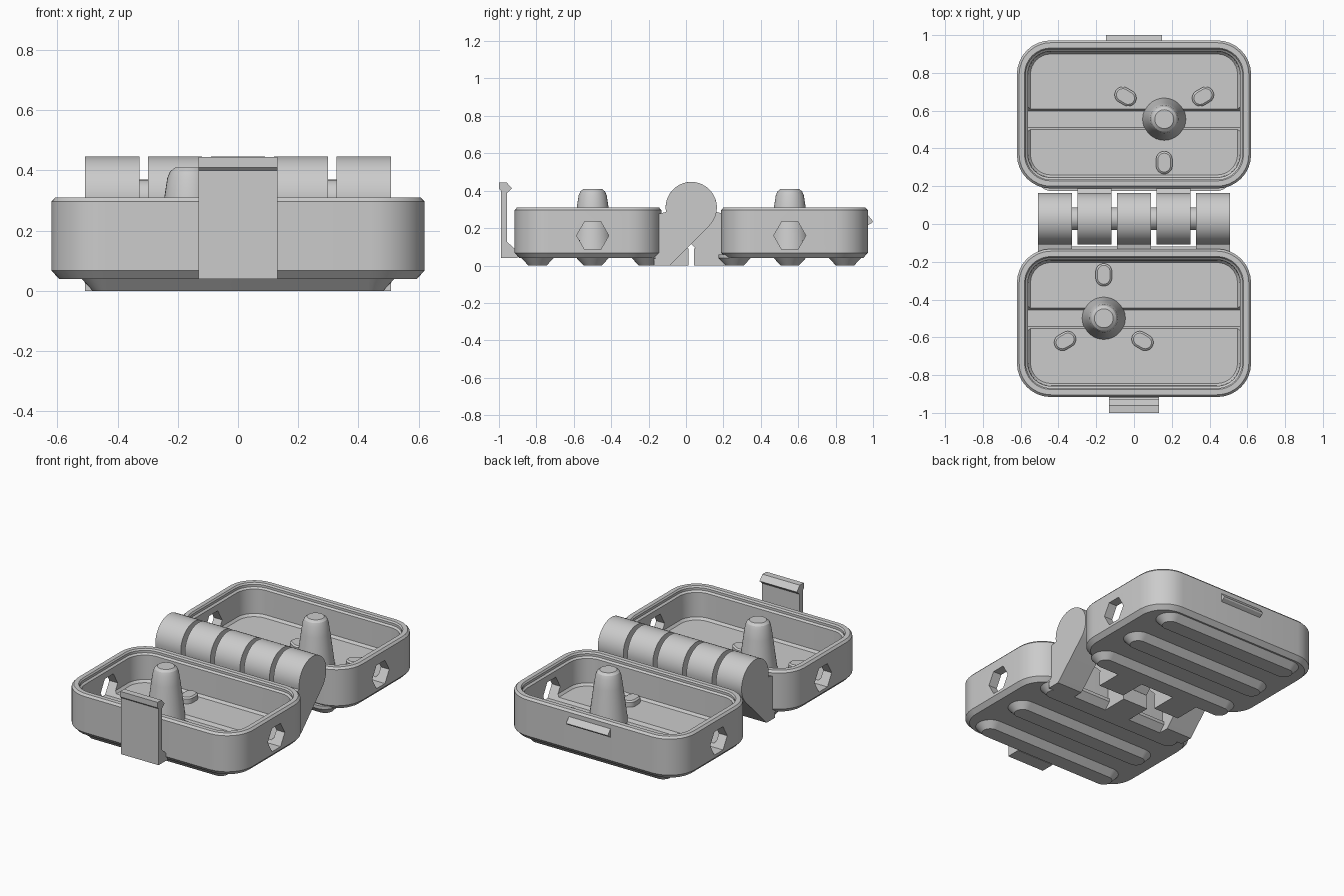
import bpy, bmesh
from math import sin, cos, pi, radians, atan2
from mathutils import Vector, Matrix

cube = bpy.data.objects.get("Cube")
if cube:
    bpy.data.objects.remove(cube, do_unlink=True)

grey = bpy.data.materials.new("plain_grey")
grey.use_nodes = True
COLOUR = (0.6, 0.6, 0.6, 1)
grey.diffuse_color = COLOUR
grey.node_tree.nodes["Principled BSDF"].inputs["Base Color"].default_value = COLOUR

HINGE_Y, HINGE_Z = 0.028, 0.31
parts = []


def loft(name, loops):
    """Skin a stack of equal point loops and cap both ends."""
    bm = bmesh.new()
    rings = [[bm.verts.new(p) for p in loop] for loop in loops]
    n = len(rings[0])
    for a, b in zip(rings, rings[1:]):
        for i in range(n):
            j = (i + 1) % n
            bm.faces.new((a[i], a[j], b[j], b[i]))
    bm.faces.new(rings[0][::-1])
    bm.faces.new(rings[-1])
    bmesh.ops.remove_doubles(bm, verts=bm.verts, dist=1e-5)
    bmesh.ops.recalc_face_normals(bm, faces=bm.faces)
    mesh = bpy.data.meshes.new(name)
    bm.to_mesh(mesh)
    bm.free()
    mesh.materials.append(grey)
    obj = bpy.data.objects.new(name, mesh)
    bpy.context.scene.collection.objects.link(obj)
    parts.append(obj)
    return obj


def outline(hx, hy, r, z, n=8):
    """Rounded rectangle loop at height z."""
    pts = []
    for k, (sx, sy) in enumerate([(1, 1), (-1, 1), (-1, -1), (1, -1)]):
        for i in range(n + 1):
            a = (k + i / n) * pi / 2
            pts.append(Vector((sx * (hx - r) + r * cos(a), sy * (hy - r) + r * sin(a), z)))
    return pts


def stack(name, hx, hy, r, profile, at, turn=0):
    """Rounded shape from (inset, height) steps, turned and placed."""
    m = Matrix.Translation((at[0], at[1], 0)) @ Matrix.Rotation(turn, 4, "Z")
    return loft(name, [[m @ p for p in outline(hx - d, hy - d, r - d, z)] for d, z in profile])


def prism(name, pts, x0, x1):
    """Extrude a side (y, z) profile along x."""
    return loft(name, [[(x, y, z) for y, z in pts] for x in (x0, x1)])


def cut(obj, cutter):
    """Subtract the cutter for good and remove it."""
    cutter.hide_render = True
    mod = obj.modifiers.new("cut", "BOOLEAN")
    mod.operation, mod.solver, mod.object = "DIFFERENCE", "EXACT", cutter
    bpy.context.view_layer.update()
    graph = bpy.context.evaluated_depsgraph_get()
    mesh = bpy.data.meshes.new_from_object(obj.evaluated_get(graph))
    obj.modifiers.clear()
    obj.data = mesh
    parts.remove(cutter)
    bpy.data.objects.remove(cutter, do_unlink=True)


# Tray wall profile: outside from the bottom, over the rim, down to the floor
TRAY = [(0.025, 0.04), (0, 0.067), (0, 0.297), (0.012, 0.31), (0.04, 0.31), (0.047, 0.3),
        (0.047, 0.285), (0.058, 0.275), (0.06, 0.12), (0.072, 0.105)]
PEG = [(0, 0.075), (0.031, 0.31), (0.041, 0.375), (0.05, 0.396), (0.066, 0.409)]

for side, s in (("front", -1), ("back", 1)):
    mid = HINGE_Y + s * 0.527
    tray = stack(side + "_tray", 0.62, 0.392, 0.18, TRAY, (0, HINGE_Y + s * 0.552))

    # Hexagonal hole through both end walls, grazing the floor
    hexagon = [(mid + 0.086 * cos(k * pi / 3), 0.16 + 0.086 * sin(k * pi / 3)) for k in range(6)]
    cut(tray, prism("hole_cutter", hexagon, -0.8, 0.8))

    # Foot ribs under the tray
    for k in (-1, 0, 1):
        stack(f"{side}_foot_rib_{k + 2}", 0.52, 0.086, 0.086,
              [(0, 0.06), (0, 0.04), (0.037, 0)], (0, mid + k * 0.295))

    # Central peg and the three bosses around it
    px = s * 0.16
    stack(side + "_peg", 0.116, 0.116, 0.116, PEG, (px, mid))
    for k, (dx, dv) in enumerate([(0, -0.23), (-0.205, 0.12), (0.205, 0.12)]):
        dy = s * dv
        stack(f"{side}_boss_{k + 1}", 0.06, 0.043, 0.043,
              [(0, 0.09), (0, 0.135), (0.01, 0.143)], (px + dx, mid + dy), atan2(dy, dx))

# Hinge knuckles: a round barrel with an arm that runs down to its tray
ARC = [radians(-10 + 235 * i / 28) for i in range(29)]
ARM = [(0.137 * cos(a), HINGE_Z + 0.137 * sin(a)) for a in ARC]
ARM += [(0.116, 0), (0.2, 0), (0.2, 0.27)]
STOP = [(0.015, 0), (0.2, 0), (0.2, 0.14), (0.1, 0.14), (0.015, 0.09)]
for k in range(5):
    xc = (k - 2) * 0.209
    s = -1 if k % 2 == 0 else 1
    place = lambda pts: [(HINGE_Y + s * v, z) for v, z in pts]
    prism(f"hinge_knuckle_{k + 1}", place(ARM), xc - 0.09, xc + 0.09)
    if 0 < k < 4:
        prism(f"hinge_stop_{k}", place(STOP), xc - 0.09, xc + 0.09)

PIN = [(HINGE_Y + 0.06 * cos(i * pi / 12), HINGE_Z + 0.06 * sin(i * pi / 12)) for i in range(24)]
prism("hinge_pin", PIN, -0.5, 0.5)

# Latch strap with hooked top on the front tray
LATCH = [(-0.9, 0.04), (-0.99, 0.04), (-0.99, 0.4), (-1, 0.41), (-1, 0.445), (-0.96, 0.445),
         (-0.93, 0.412), (-0.957, 0.388), (-0.957, 0.128), (-0.918, 0.09), (-0.9, 0.09)]
prism("front_latch", LATCH, -0.132, 0.132)

# Catch ridge on the back tray
prism("back_catch", [(0.96, 0.275), (0.972, 0.27), (1, 0.237), (0.995, 0.228),
                     (0.972, 0.215), (0.96, 0.215)], -0.147, 0.147)

# Smooth the curved faces, keep the edges crisp
bpy.ops.object.select_all(action="DESELECT")
for obj in parts:
    obj.select_set(True)
bpy.context.view_layer.objects.active = parts[0]
bpy.ops.object.shade_smooth_by_angle(angle=radians(25))
